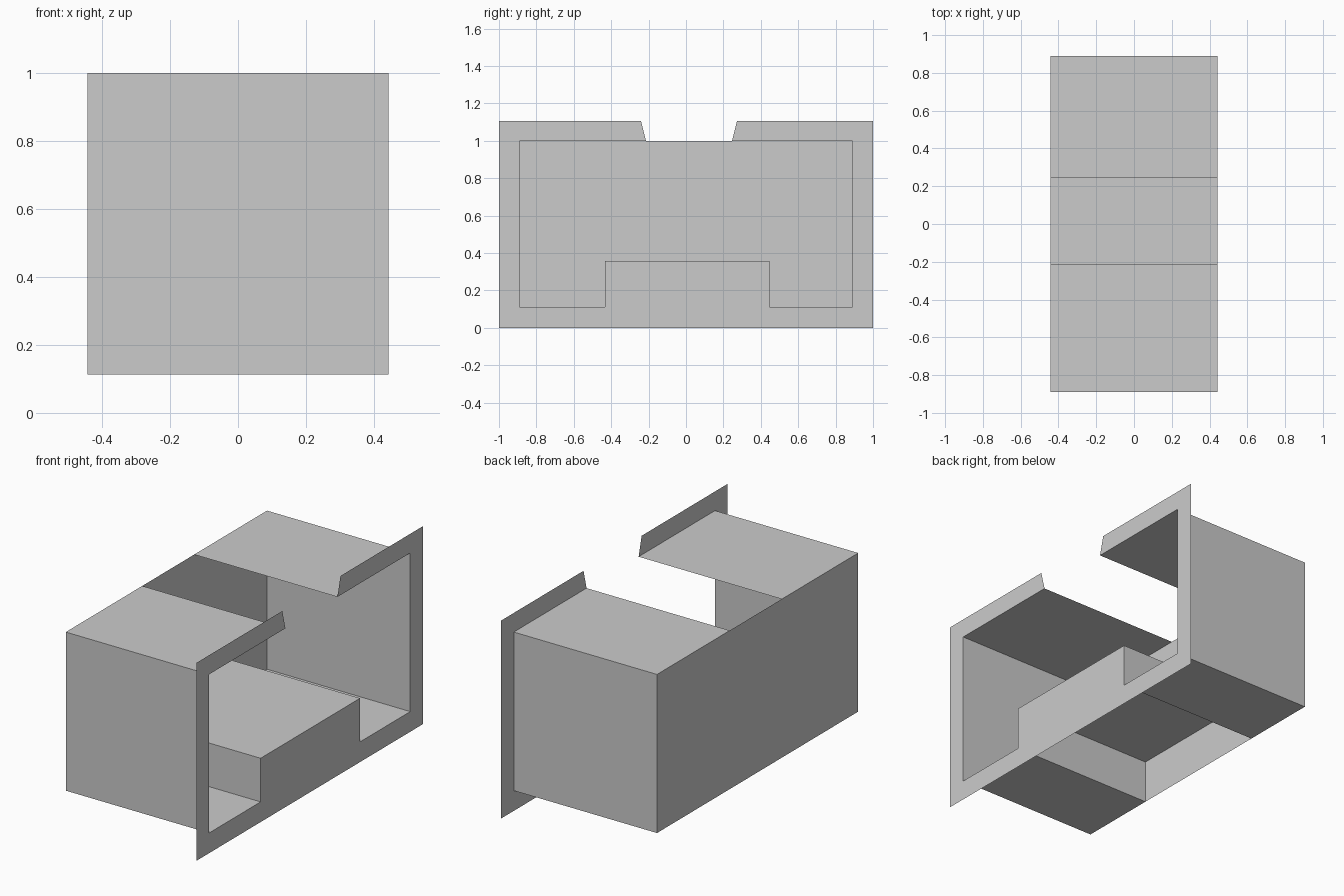
import bpy

if "Cube" in bpy.data.objects:
    bpy.data.objects.remove(bpy.data.objects["Cube"])

HALF = 0.443          # half depth of the box along x
FLANGE_TOP = 1.107


def add_mesh(name, verts, faces):
    mesh = bpy.data.meshes.new(name)
    mesh.from_pydata(verts, [], faces)
    mesh.update()
    obj = bpy.data.objects.new(name, mesh)
    bpy.context.collection.objects.link(obj)
    return obj


def at_x(x, points):
    return [(x, y, z) for y, z in points]


# Sheet cross-section (y, z): top lip, side, floor with raised channel, side, top lip
profile = [(-0.214, 1.0), (-0.889, 1.0), (-0.889, 0.113), (-0.433, 0.113),
           (-0.433, 0.357), (0.446, 0.357), (0.446, 0.113), (0.889, 0.113),
           (0.889, 1.0), (0.246, 1.0)]
n = len(profile)

# Thin wall of the box, open at the top slot
add_mesh("box_shell", at_x(-HALF, profile) + at_x(HALF, profile),
         [(i, i + 1, n + i + 1, n + i) for i in range(n - 1)])

# Closed rectangular wall on the far side
corners = [(-0.889, 0.113), (-0.889, 1.0), (0.889, 1.0), (0.889, 0.113)]
add_mesh("back_wall", at_x(-HALF, corners), [(0, 1, 2, 3)])

# Flat flange round the opening, with a slanted notch at the top
outline = profile + [(0.273, FLANGE_TOP), (1, FLANGE_TOP), (1, 0),
                     (-1, 0), (-1, FLANGE_TOP), (-0.241, FLANGE_TOP)]
add_mesh("front_flange", at_x(HALF, outline), [tuple(reversed(range(len(outline))))])
